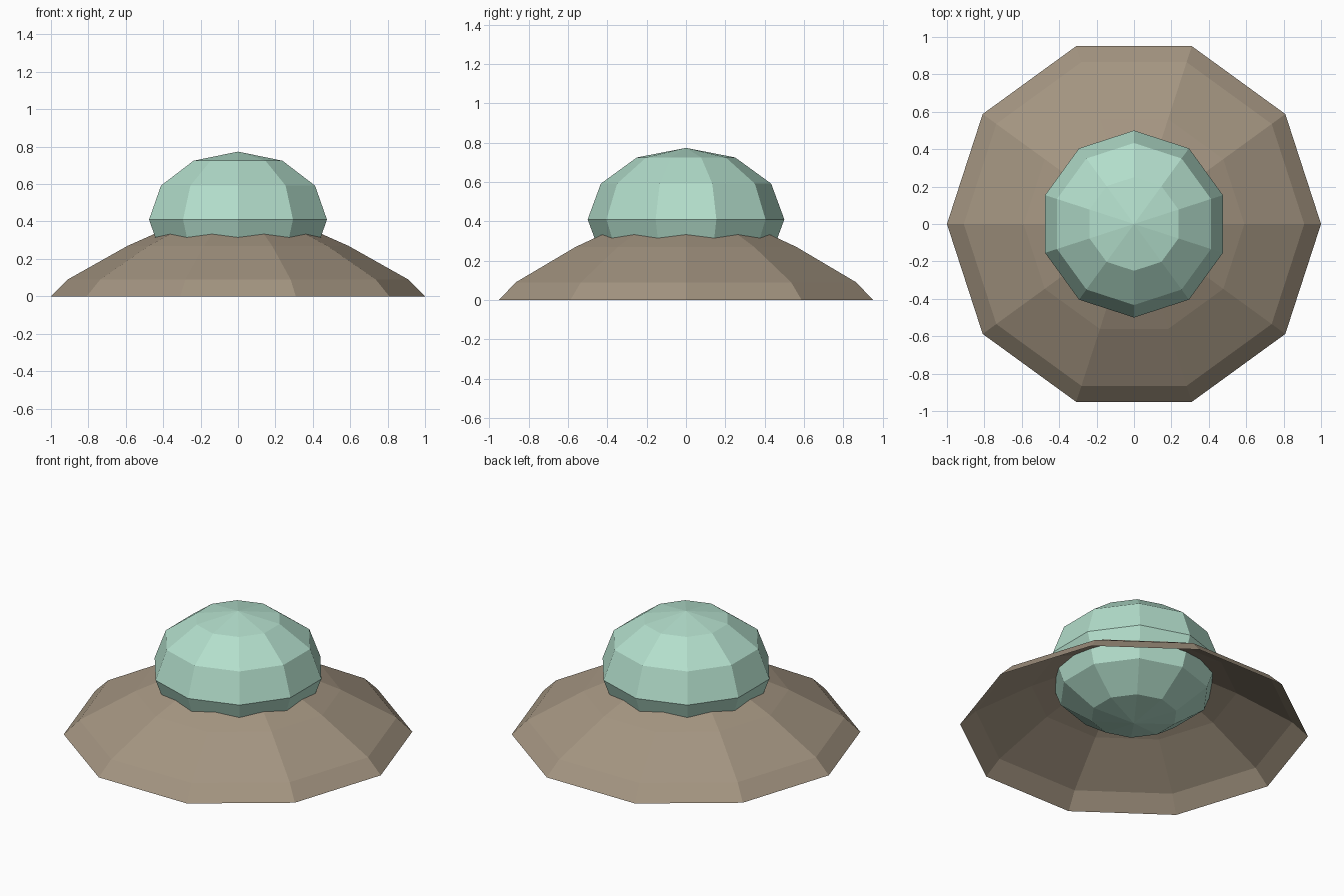
import bpy, bmesh
from math import cos, sin, pi, radians

if "Cube" in bpy.data.objects:
    bpy.data.objects.remove(bpy.data.objects["Cube"])

SIDES = 10


def paint(obj, name, color):
    mat = bpy.data.materials.new(name)
    mat.diffuse_color = (*color, 1)
    mat.use_nodes = True
    mat.node_tree.nodes["Principled BSDF"].inputs["Base Color"].default_value = mat.diffuse_color
    obj.data.materials.append(mat)


def lathe_shell(name, profile, sides):
    """Open flat-faced shell swept around z from (radius, height) points."""
    bm = bmesh.new()
    rings = [[bm.verts.new((r * cos(2 * pi * i / sides), r * sin(2 * pi * i / sides), z))
              for i in range(sides)] for r, z in profile]
    for low, high in zip(rings, rings[1:]):
        for i in range(sides):
            j = (i + 1) % sides
            bm.faces.new((low[i], low[j], high[j], high[i]))
    mesh = bpy.data.meshes.new(name)
    bm.to_mesh(mesh)
    bm.free()
    obj = bpy.data.objects.new(name, mesh)
    bpy.context.collection.objects.link(obj)
    return obj


# Wide open skirt, its inner edge hidden inside the dome
skirt = lathe_shell("skirt", [(1, 0), (0.91, 0.09), (0.59, 0.27), (0.38, 0.363)], SIDES)
paint(skirt, "brown", (0.37, 0.30, 0.22))

# Flattened ball pushed through the skirt, with corners on the y axis
bpy.ops.mesh.primitive_uv_sphere_add(segments=SIDES, ring_count=6, radius=0.5)
dome = bpy.context.object
dome.name = "dome"
for v in dome.data.vertices:
    # put a corner column exactly on +y
    v.co.z *= 0.727
first = max(dome.data.vertices, key=lambda v: v.co.y)
if abs(first.co.x) > 1e-4:
    dome.rotation_euler.z = radians(18)
dome.location.z = 0.41
paint(dome, "pale_green", (0.45, 0.73, 0.60))
